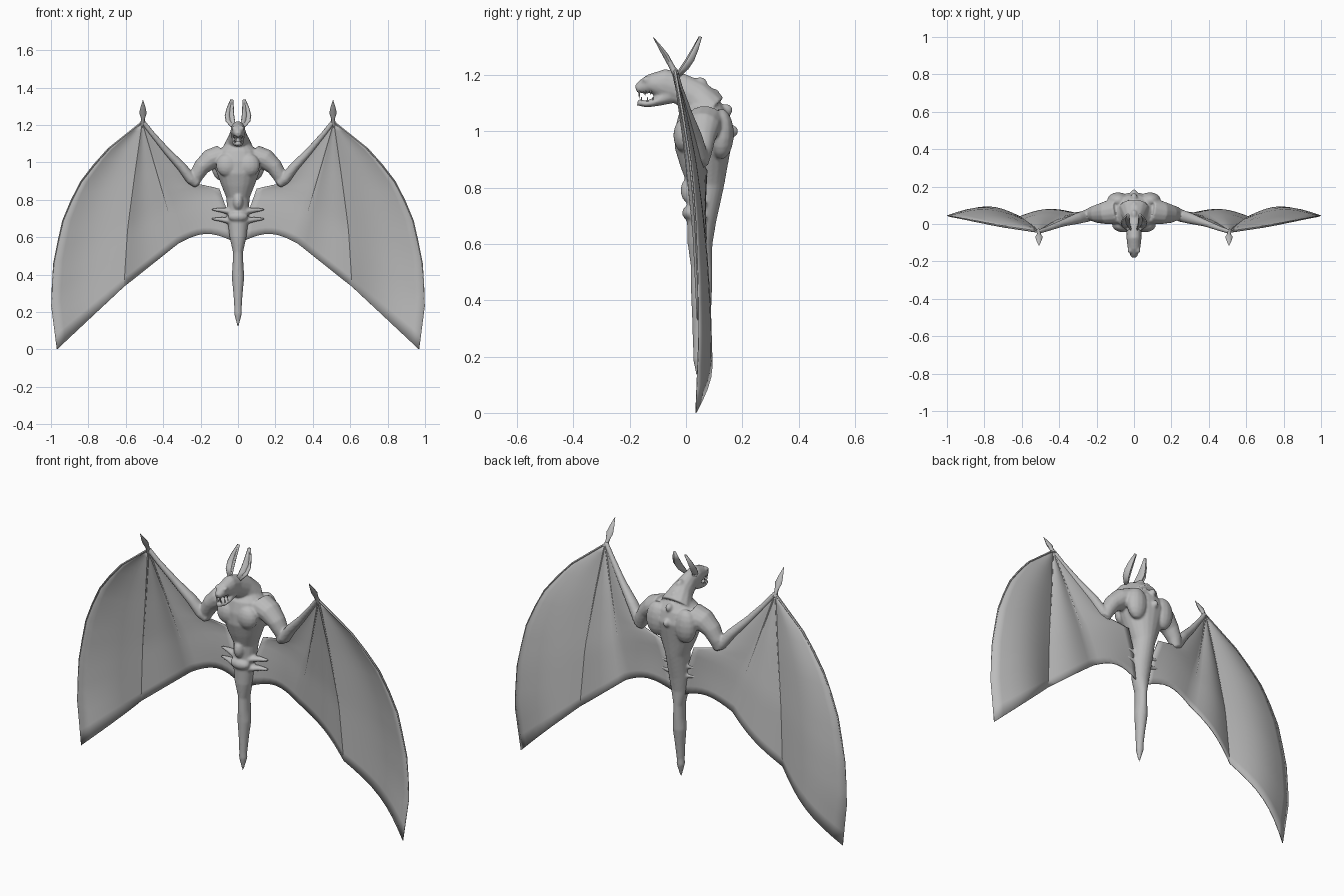
import bpy, bmesh, math
from mathutils import Vector

if "Cube" in bpy.data.objects:
    bpy.data.objects.remove(bpy.data.objects["Cube"])

skin = bpy.data.materials.new("grey_skin")
skin.diffuse_color = (0.5, 0.5, 0.5, 1)
skin.use_nodes = True
skin.node_tree.nodes["Principled BSDF"].inputs["Base Color"].default_value = skin.diffuse_color


def finish(name, bm, angle=50):
    """Turn a bmesh into a smooth-shaded object."""
    bmesh.ops.recalc_face_normals(bm, faces=bm.faces)
    me = bpy.data.meshes.new(name)
    bm.to_mesh(me)
    bm.free()
    me.materials.append(skin)
    ob = bpy.data.objects.new(name, me)
    bpy.context.collection.objects.link(ob)
    bpy.ops.object.select_all(action='DESELECT')
    ob.select_set(True)
    bpy.context.view_layer.objects.active = ob
    bpy.ops.object.shade_smooth_by_angle(angle=math.radians(angle))
    return ob


def tube(bm, pts, ref=(1, 0, 0), n=14, sx=1):
    """Loft ellipses (x, y, z, radius along ref, other radius)."""
    c = [Vector((p[0] * sx, p[1], p[2])) for p in pts]
    rings = []
    for i, p in enumerate(pts):
        t = (c[min(i + 1, len(c) - 1)] - c[max(i - 1, 0)]).normalized()
        a = Vector(ref)
        a = (a - t * a.dot(t)).normalized()
        b = t.cross(a)
        rings.append([bm.verts.new(c[i] + a * p[3] * math.cos(k * math.tau / n)
                                   + b * p[4] * math.sin(k * math.tau / n)) for k in range(n)])
    for r, s in zip(rings, rings[1:]):
        for k in range(n):
            bm.faces.new((r[k], r[(k + 1) % n], s[(k + 1) % n], s[k]))
    bm.faces.new(rings[0][::-1])
    bm.faces.new(rings[-1])


def ball(bm, x, y, z, rx, ry, rz):
    g = bmesh.ops.create_uvsphere(bm, u_segments=14, v_segments=9, radius=1)
    for v in g["verts"]:
        v.co = Vector((x + v.co.x * rx, y + v.co.y * ry, z + v.co.z * rz))


# Body: torso and tail, neck, skull, jaw, arms, all fused into one skin
bm = bmesh.new()
tube(bm, [(0, .07, 1.11, .05, .05), (0, .065, 1.06, .11, .09), (0, .065, 1.0, .13, .105),
          (0, .06, .94, .112, .1), (0, .065, .88, .09, .085), (0, .07, .81, .062, .066),
          (0, .062, .74, .058, .058), (0, .055, .68, .055, .052), (0, .05, .6, .045, .044),
          (0, .055, .52, .027, .038), (0, .055, .45, .029, .038), (0, .055, .39, .034, .036),
          (0, .05, .3, .025, .027), (0, .045, .22, .02, .02), (0, .045, .19, .021, .02),
          (0, .042, .12, .003, .003)], n=20)
tube(bm, [(0, .08, 1.07, .085, .075), (0, .03, 1.125, .055, .062), (0, -.03, 1.155, .04, .055),
          (0, -.08, 1.168, .04, .054), (0, -.13, 1.168, .034, .034), (0, -.155, 1.157, .025, .026),
          (0, -.178, 1.15, .015, .013)])
tube(bm, [(0, -.06, 1.13, .034, .035), (0, -.105, 1.105, .031, .017),
          (0, -.14, 1.096, .025, .012), (0, -.172, 1.103, .016, .012)])
# Spine bumps and lower belly pouch
for y, z in ((.05, 1.17), (.095, 1.13), (.14, 1.075), (.16, 1.0)):
    ball(bm, 0, y, z, .018, .026, .022)
ball(bm, 0, .02, .79, .03, .04, .05)
ball(bm, 0, .02, .71, .055, .034, .03)
for s in (1, -1):
    tube(bm, [(.09, .07, 1.035, .07, .06), (.15, .06, 1.015, .062, .056), (.195, .055, .975, .05, .045),
              (.225, .055, .925, .038, .038), (.24, .055, .88, .024, .028)], (0, 1, 0), sx=s)
    tube(bm, [(.215, .05, .885, .025, .026), (.25, .045, .91, .034, .03), (.3, .03, .975, .03, .026),
              (.38, .005, 1.06, .019, .019), (.46, -.025, 1.155, .014, .014),
              (.512, -.042, 1.222, .012, .013)], (0, 1, 0), sx=s)
    ball(bm, s * .058, -.005, .985, .06, .04, .062)      # pectoral
    ball(bm, s * .085, .125, .99, .06, .045, .09)        # shoulder blade
    ball(bm, s * .02, -.14, 1.183, .015, .018, .012)     # brow
    # small folded legs running out into the membrane
    for z in (.745, .695):
        tube(bm, [(.03, .045, z - .01, .03, .02), (.09, .055, z, .018, .013),
                  (.14, .06, z + .003, .006, .006)], (0, 1, 0), sx=s)
body = finish("body", bm, 60)
m = body.modifiers.new("fuse", 'REMESH')
m.mode, m.voxel_size, m.use_smooth_shade = 'VOXEL', .006, True
m = body.modifiers.new("soften", 'SMOOTH')
m.factor, m.iterations = .5, 4

# Teeth
bm = bmesh.new()
for s in (1, -1):
    for y, x, h in ((-.166, .011, .026), (-.145, .019, .016), (-.125, .024, .014)):
        tube(bm, [(x, y, 1.142, .005, .005), (x, y, 1.142 - h, .001, .001)], n=6, sx=s)
        tube(bm, [(x * .9, y + .008, 1.103, .004, .004), (x * .9, y + .008, 1.122, .001, .001)], n=6, sx=s)
finish("teeth", bm)

# Ears: pointed leaves with a hollow front
for s, side in ((1, "left"), (-1, "right")):
    bm = bmesh.new()
    rows = []
    for xi, xo, y, z in ((.016, .036, -.035, 1.195), (.022, .062, -.012, 1.225), (.026, .066, .008, 1.255),
                         (.028, .056, .026, 1.29), (.03, .036, .047, 1.336)):
        w = xo - xi
        rows.append([bm.verts.new((s * x, yy, z)) for x, yy in
                     ((xi, y - w * .25), ((xi + xo) / 2, y + w * .35), (xo, y - w * .1))])
    for a, b in zip(rows, rows[1:]):
        for k in range(2):
            bm.faces.new((a[k], a[k + 1], b[k + 1], b[k]))
    ear = finish(side + "_ear", bm)
    ear.modifiers.new("thickness", 'SOLIDIFY').thickness = .008

    # Thumb claw on the wrist
    bm = bmesh.new()
    tube(bm, [(.511, -.035, 1.2, .012, .012), (.508, -.052, 1.232, .01, .01), (.508, -.07, 1.265, .02, .01),
              (.508, -.09, 1.295, .013, .007), (.508, -.116, 1.333, .001, .001)], n=8, sx=s)
    finish(side + "_claw", bm)

# Wing bones, each running from the wrist to the trailing edge
wrist = (.512, -.04, 1.215)
leading = [wrist, (.72, -.01, 1.05), (.86, .018, .87), (.94, .033, .68), (.985, .042, .47),
           (1.0, .045, .25), (.968, .035, 0)]
middle = [wrist, (.55, -.005, .95), (.59, .025, .65), (.61, .04, .335)]
inner = [wrist, (.45, .0, 1.0), (.38, .04, .76), (.32, .06, .565)]
root = [wrist, (.37, .012, 1.05), (.24, .055, .89), (.1, .075, .86), (.05, .065, .72), (.03, .06, .58)]


def along(path, t):
    """Point at fraction t of a polyline."""
    p = [Vector(q) for q in path]
    d = t * sum((b - a).length for a, b in zip(p, p[1:]))
    for a, b in zip(p, p[1:]):
        if d <= (b - a).length + 1e-6:
            return a.lerp(b, d / (b - a).length)
        d -= (b - a).length
    return p[-1]


ROWS, COLS = 18, 8
for s, side in ((1, "left"), (-1, "right")):
    # Membrane panels billow back between the bones
    bm = bmesh.new()
    for a, b, bulge, lift in ((leading, middle, .055, 0), (middle, inner, .028, 0), (inner, root, .012, .045)):
        grid = []
        for i in range(ROWS + 1):
            t = max(i / ROWS, .004)
            row = []
            for j in range(COLS + 1):
                u = j / COLS
                p = along(a, t).lerp(along(b, t), u)
                p.y += bulge * math.sin(math.pi * u) * t ** .7
                p.z += lift * math.sin(math.pi * u) * t ** 3
                row.append(bm.verts.new((p.x * s, p.y, p.z)))
            grid.append(row)
        for r, q in zip(grid, grid[1:]):
            for j in range(COLS):
                bm.faces.new((r[j], r[j + 1], q[j + 1], q[j]))
    bmesh.ops.remove_doubles(bm, verts=bm.verts, dist=.0005)
    wing = finish(side + "_wing_membrane", bm, 35)
    m = wing.modifiers.new("thickness", 'SOLIDIFY')
    m.thickness, m.offset = .004, 0

    # Slim finger bones
    bm = bmesh.new()
    for path, r in ((leading, .007), (middle, .006), (inner, .006)):
        tube(bm, [(*along(path, i / 12), max(r * (1 - i / 13), .001), max(r * (1 - i / 13), .001))
                  for i in range(13)], (0, 1, 0), n=6, sx=s)
    finish(side + "_wing_fingers", bm)
